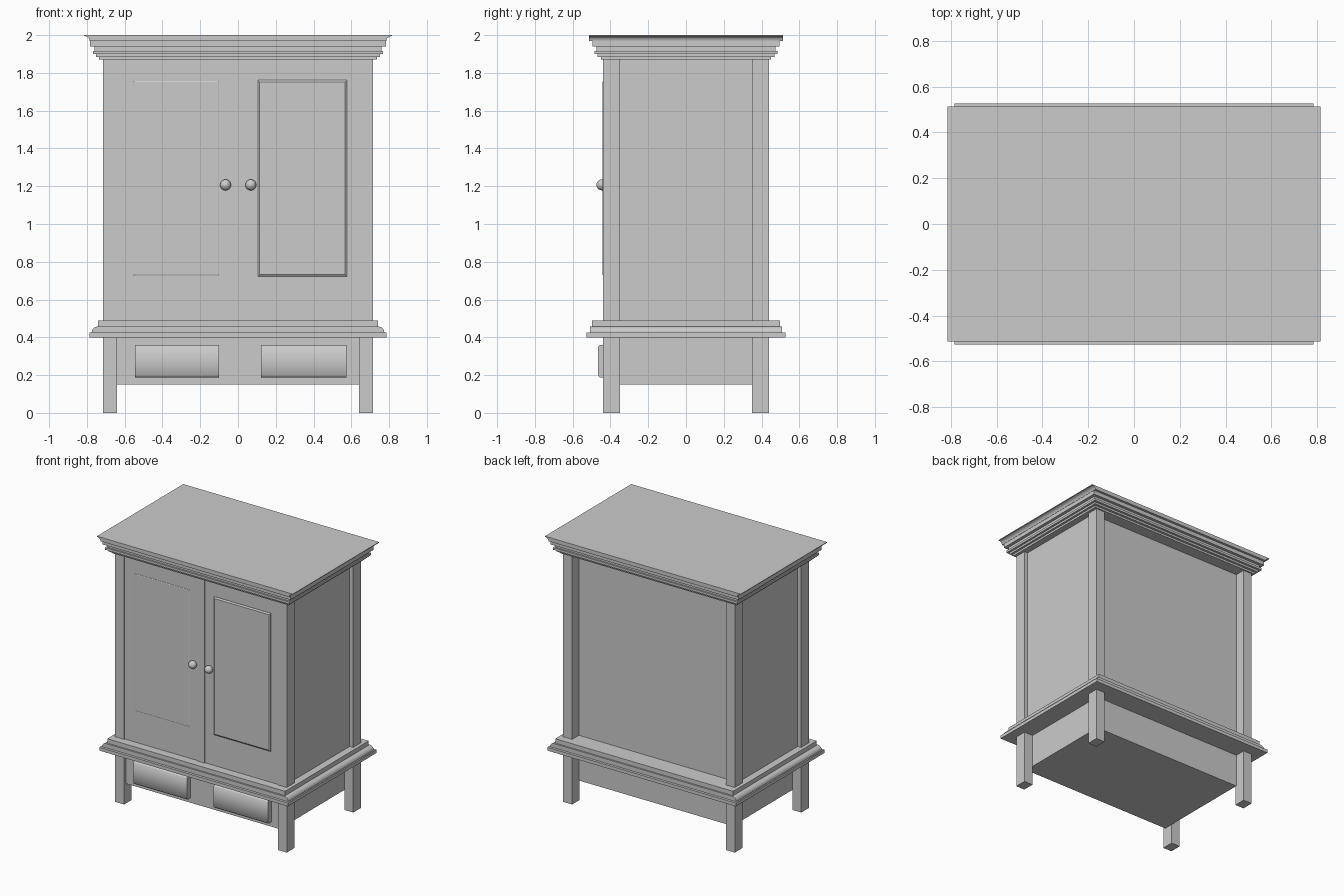
import bpy, bmesh, math

if "Cube" in bpy.data.objects:
    bpy.data.objects.remove(bpy.data.objects["Cube"])

mat = bpy.data.materials.new("plain grey")
mat.diffuse_color = (0.6, 0.6, 0.6, 1)
mat.use_nodes = True
mat.node_tree.nodes["Principled BSDF"].inputs["Base Color"].default_value = mat.diffuse_color


def finish(bm, name):
    bmesh.ops.recalc_face_normals(bm, faces=bm.faces)
    me = bpy.data.meshes.new(name)
    bm.to_mesh(me)
    bm.free()
    me.materials.append(mat)
    ob = bpy.data.objects.new(name, me)
    bpy.context.collection.objects.link(ob)
    return ob


def loft(name, loops):
    """Join successive loops of points and cap both ends."""
    bm = bmesh.new()
    rings = [[bm.verts.new(p) for p in loop] for loop in loops]
    n = len(rings[0])
    for a, b in zip(rings, rings[1:]):
        for i in range(n):
            bm.faces.new((a[i], a[(i + 1) % n], b[(i + 1) % n], b[i]))
    bm.faces.new(rings[0])
    bm.faces.new(rings[-1])
    return finish(bm, name)


def box(name, x0, x1, y0, y1, z0, z1):
    return loft(name, [[(x0, y0, z), (x1, y0, z), (x1, y1, z), (x0, y1, z)] for z in (z0, z1)])


def moulding(name, steps):
    """Stack of centred rectangles given as half width, half depth, height."""
    return loft(name, [[(-x, -y, z), (x, -y, z), (x, y, z), (-x, y, z)] for x, y, z in steps])


def raised_panel(name, x0, x1, z0, z1, back, front, b):
    """Plate facing -y with a sloping border of width b."""
    return loft(name, [[(x0 + d, y, z0 + d), (x1 - d, y, z0 + d), (x1 - d, y, z1 - d), (x0 + d, y, z1 - d)]
                       for d, y in ((0, back + 0.01), (0, back - 0.002), (b, front))])


# Four corner posts that run down into legs
for sx, side in ((-1, "left"), (1, "right")):
    for sy, end in ((-1, "front"), (1, "back")):
        xs = sorted((sx * 0.64, sx * 0.714))
        ys = sorted((sy * 0.35, sy * 0.44))
        box(f"{end}_{side}_post", *xs, *ys, 0, 1.88)

# Lower case and upper cabinet
box("base_case", -0.64, 0.64, -0.42, 0.36, 0.15, 0.41)
box("cabinet_body", -0.685, 0.685, -0.40, 0.36, 0.48, 1.88)

# Doors, centre strip and raised panels
box("left_door", -0.64, -0.025, -0.433, -0.39, 0.485, 1.875)
box("right_door", 0.03, 0.64, -0.433, -0.39, 0.485, 1.875)
box("centre_strip", -0.025, 0.03, -0.44, -0.39, 0.485, 1.875)
raised_panel("left_door_panel", -0.555, -0.10, 0.728, 1.757, -0.433, -0.437, 0.004)
raised_panel("right_door_panel", 0.105, 0.577, 0.722, 1.762, -0.433, -0.442, 0.010)

# Waist moulding, with a rounded middle tier at the two sides
waist = [(0.785, 0.527, 0.40), (0.785, 0.527, 0.425)]
for i in range(6):
    a = math.pi / 2 * i / 5
    waist.append((0.742 + 0.033 * math.cos(a), 0.508, 0.425 + 0.032 * math.sin(a)))
waist += [(0.74, 0.497, 0.457), (0.74, 0.497, 0.49)]
moulding("waist_moulding", waist)

# Cornice, stepping out to a curved top tier
cornice = []
for x, y, z0, z1 in ((0.735, 0.45, 1.87, 1.885), (0.752, 0.468, 1.885, 1.9),
                     (0.768, 0.485, 1.9, 1.917), (0.76, 0.473, 1.917, 1.94),
                     (0.783, 0.495, 1.94, 1.97)):
    cornice += [(x, y, z0), (x, y, z1)]
for i in range(6):
    a = math.pi / 2 * i / 5
    cornice.append((0.815 - 0.03 * math.cos(a), 0.513, 1.97 + 0.025 * math.sin(a)))
cornice.append((0.815, 0.513, 2.0))
moulding("cornice", cornice)

# Drawer fronts with softened upper and lower edges
profile = [(-0.40, 0.19), (-0.455, 0.187), (-0.465, 0.197), (-0.466, 0.273),
           (-0.465, 0.35), (-0.455, 0.36), (-0.40, 0.36)]
for name, x0, x1 in (("left_drawer", -0.546, -0.10), ("right_drawer", 0.122, 0.574)):
    ob = loft(name, [[(x, y, z) for y, z in profile] for x in (x0, x1)])
    for f in ob.data.polygons:
        f.use_smooth = abs(f.normal.x) < 0.5

# Round door knobs
for name, x in (("left_knob", -0.066), ("right_knob", 0.068)):
    bpy.ops.mesh.primitive_uv_sphere_add(segments=24, ring_count=12, radius=0.029,
                                         location=(x, -0.445, 1.207))
    ob = bpy.context.object
    ob.name = name
    ob.data.materials.append(mat)
    bpy.ops.object.shade_smooth()
